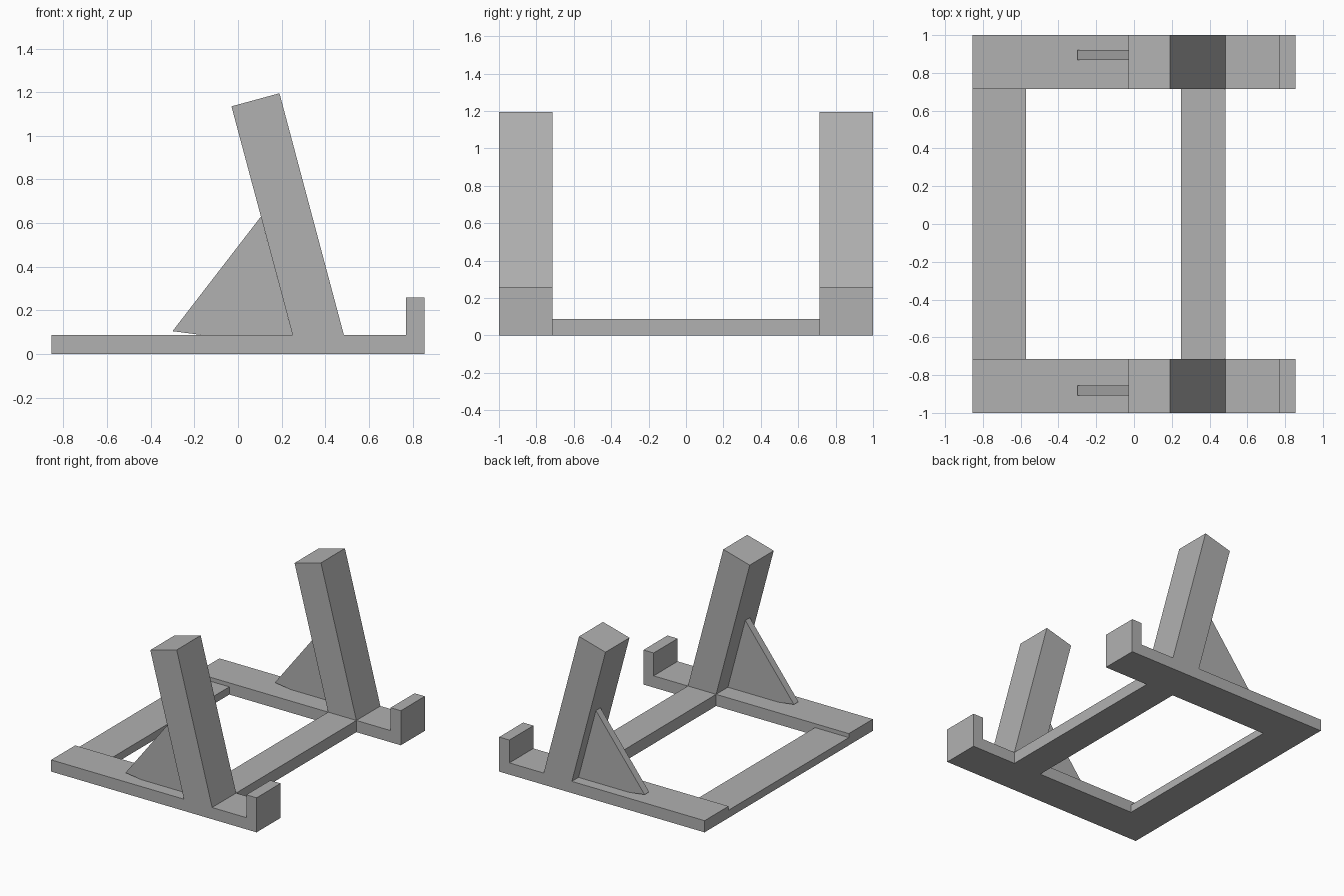
import bpy
import bmesh

old = bpy.data.objects.get("Cube")
if old:
    bpy.data.objects.remove(old, do_unlink=True)

grey = bpy.data.materials.new("plain grey")
grey.use_nodes = True
colour = (0.44, 0.44, 0.44, 1)
grey.diffuse_color = colour
grey.node_tree.nodes["Principled BSDF"].inputs["Base Color"].default_value = colour


def extrude_profile(name, points, y_min, y_max):
    """Extrude an x-z outline along y."""
    bm = bmesh.new()
    face = bm.faces.new([bm.verts.new((x, y_min, z)) for x, z in points])
    grown = bmesh.ops.extrude_face_region(bm, geom=[face])["geom"]
    moved = [v for v in grown if isinstance(v, bmesh.types.BMVert)]
    bmesh.ops.translate(bm, verts=moved, vec=(0, y_max - y_min, 0))
    bmesh.ops.recalc_face_normals(bm, faces=bm.faces)
    mesh = bpy.data.meshes.new(name)
    bm.to_mesh(mesh)
    bm.free()
    mesh.materials.append(grey)
    obj = bpy.data.objects.new(name, mesh)
    bpy.context.collection.objects.link(obj)
    return obj


def rectangle(x0, x1, z0, z1):
    return [(x0, z0), (x1, z0), (x1, z1), (x0, z1)]


END = 0.855     # half length of a side frame
RAIL = 0.088    # rail height
INNER = 0.715   # inner side of each frame

# Side outline: rail, front lip and leaning post in one piece
side_outline = [
    (-END, 0), (END, 0), (END, 0.26), (0.77, 0.26), (0.77, RAIL),
    (0.485, RAIL), (0.19, 1.195), (-0.03, 1.135), (0.25, RAIL), (-END, RAIL),
]
# Brace plate between the post and the rail
brace_outline = [(-0.3, 0.105), (-0.17, RAIL), (0.25, RAIL), (0.105, 0.63)]

for side, y0, y1, brace_y in (("left", INNER, 1, 0.894),
                              ("right", -1, -INNER, -0.882)):
    extrude_profile(side + "_side_frame", side_outline, y0, y1)
    extrude_profile(side + "_brace", brace_outline, brace_y - 0.027, brace_y + 0.027)

# Cross bars joining the two side frames
extrude_profile("post_cross_bar", rectangle(0.25, 0.485, 0, RAIL), -INNER, INNER)
extrude_profile("end_cross_bar", rectangle(-END, -0.573, 0, 0.058), -INNER, INNER)
